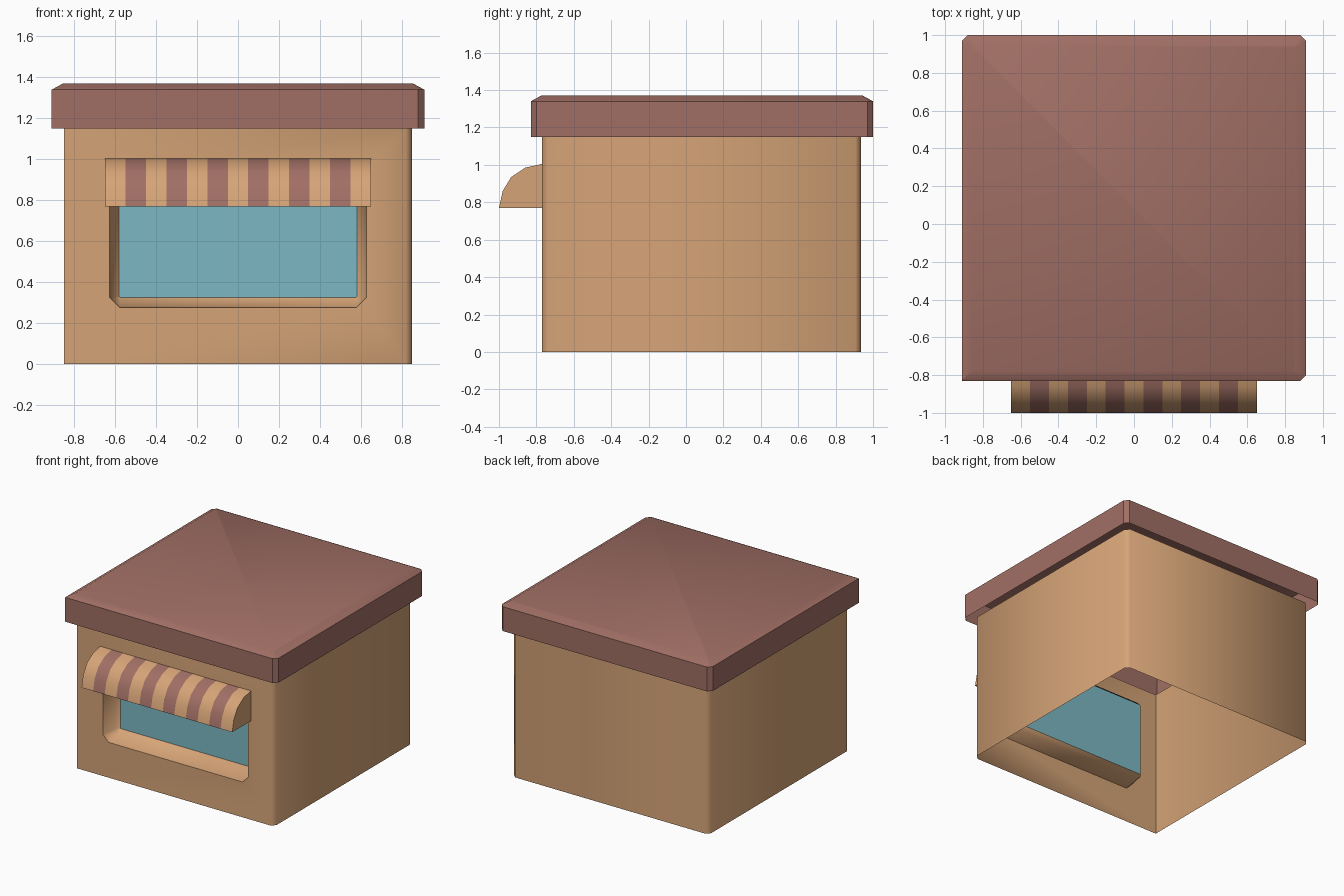
import bpy, bmesh, math

if "Cube" in bpy.data.objects:
    bpy.data.objects.remove(bpy.data.objects["Cube"])


def material(name, rgb):
    m = bpy.data.materials.new(name)
    m.diffuse_color = (*rgb, 1)
    m.use_nodes = True
    m.node_tree.nodes["Principled BSDF"].inputs["Base Color"].default_value = m.diffuse_color
    return m


TAN = material("tan_wall", (0.672, 0.371, 0.184))
RED = material("brick_red", (0.356, 0.159, 0.130))
BLUE = material("window_blue", (0.202, 0.479, 0.558))


def finish(bm, name, mats, angle=None, recalc=True):
    if recalc:
        bmesh.ops.recalc_face_normals(bm, faces=bm.faces[:])
    me = bpy.data.meshes.new(name)
    bm.to_mesh(me)
    bm.free()
    for m in mats:
        me.materials.append(m)
    ob = bpy.data.objects.new(name, me)
    bpy.context.collection.objects.link(ob)
    if angle:
        bpy.ops.object.select_all(action='DESELECT')
        ob.select_set(True)
        bpy.context.view_layer.objects.active = ob
        bpy.ops.object.shade_smooth_by_angle(angle=math.radians(angle))
    return ob


def plan(x, y0, y1, c):
    """Rectangle seen from above, chamfered on all corners but front left."""
    return [(-x, y0), (x - c, y0), (x, y0 + c), (x, y1 - c),
            (x - c, y1), (c - x, y1), (-x, y1 - c)]


def ring(bm, pts, z):
    return [bm.verts.new((x, y, z)) for x, y in pts]


def window_ring(bm, x, z0, z1, y, c):
    """Upright chamfered rectangle, starting at bottom left, anticlockwise."""
    pts = [(c - x, z0), (x - c, z0), (x, z0 + c), (x, z1 - c),
           (x - c, z1), (c - x, z1), (-x, z1 - c), (-x, z0 + c)]
    return [bm.verts.new((px, y, pz)) for px, pz in pts]


def bridge(bm, a, b, skip=()):
    n = len(a)
    for i in range(n):
        if i not in skip:
            bm.faces.new((a[i], a[(i + 1) % n], b[(i + 1) % n], b[i]))


# Walls: open shell with a recessed window opening in the front
bm = bmesh.new()
outline = plan(0.85, -0.77, 0.935, 0.03)
low, high = ring(bm, outline, 0), ring(bm, outline, 1.15)
bridge(bm, low, high, skip=(0,))
outer = window_ring(bm, 0.627, 0.275, 0.95, -0.77, 0.05)
middle = window_ring(bm, 0.605, 0.297, 0.93, -0.65, 0.03)
inner = window_ring(bm, 0.58, 0.325, 0.90, -0.62, 0.004)
corners = [low[0], low[1], high[1], high[0]]
for i in range(4):
    a, b = corners[i], corners[(i + 1) % 4]
    bm.faces.new((a, b, outer[2 * i + 1], outer[2 * i]))
    bm.faces.new((a, outer[2 * i], outer[(2 * i - 1) % 8]))
bridge(bm, outer, middle)
bridge(bm, middle, inner)
finish(bm, "walls", [TAN], 50)

# Window pane
bm = bmesh.new()
bm.faces.new(window_ring(bm, 0.58, 0.325, 0.90, -0.62, 0.004))
finish(bm, "window_pane", [BLUE], recalc=False)

# Roof: cap with a shallow bevelled top, open underneath
bm = bmesh.new()
eave = plan(0.91, -0.83, 1.0, 0.03)
r0, r1 = ring(bm, eave, 1.15), ring(bm, eave, 1.34)
r2 = ring(bm, plan(0.855, -0.775, 0.945, 0.008), 1.37)
bridge(bm, r0, r1)
bridge(bm, r1, r2)
bm.faces.new(r2)
finish(bm, "roof", [RED], 32)

# Awning: quarter-round profile in thirteen striped slices
profile = [(-0.77, 1.005), (-0.86, 0.985), (-0.935, 0.935),
           (-0.98, 0.86), (-1.0, 0.77), (-0.77, 0.77)]
bm = bmesh.new()
rings = [[bm.verts.new((-0.65 + 0.1 * i, y, z)) for y, z in profile]
         for i in range(14)]
for i in range(13):
    for j in range(5):
        f = bm.faces.new((rings[i][j], rings[i][j + 1],
                          rings[i + 1][j + 1], rings[i + 1][j]))
        f.material_index = i % 2 if j < 4 else 0
bm.faces.new(rings[0])
bm.faces.new(rings[-1])
finish(bm, "awning", [TAN, RED], 40)
